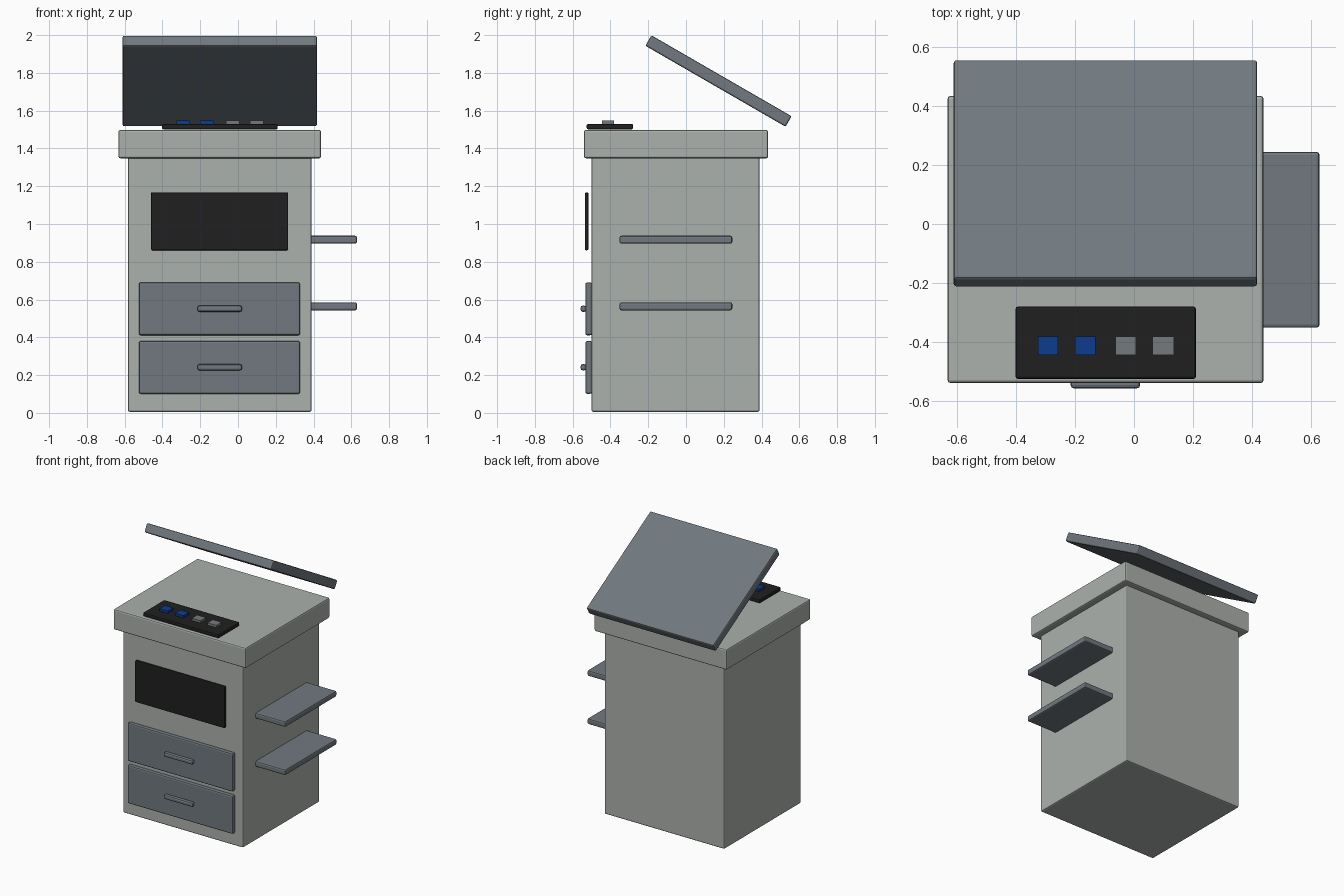
import bpy, bmesh, math
from mathutils import Matrix

if "Cube" in bpy.data.objects:
    bpy.data.objects.remove(bpy.data.objects["Cube"])


def material(name, rgb):
    m = bpy.data.materials.new(name)
    m.diffuse_color = (*rgb, 1)
    m.use_nodes = True
    m.node_tree.nodes["Principled BSDF"].inputs["Base Color"].default_value = m.diffuse_color
    return m


CASE = material("pale grey", (0.41, 0.44, 0.415))
PANEL = material("slate grey", (0.165, 0.19, 0.212))
BLACK = material("black", (0.014, 0.014, 0.014))
BLUE = material("blue", (0.004, 0.045, 0.28))
BUTTON = material("button grey", (0.18, 0.195, 0.205))


def box(name, x, y, z, mat, bevel=0.01, tilt=0.0):
    """Chamfered box from (min, max) ranges, optionally tilted about x."""
    bm = bmesh.new()
    size = [b - a for a, b in (x, y, z)]
    bmesh.ops.create_cube(bm, size=1, matrix=Matrix.Diagonal((*size, 1)))
    if bevel:
        bmesh.ops.bevel(bm, geom=bm.edges[:], offset=bevel, segments=2,
                        profile=0.5, affect='EDGES')
    me = bpy.data.meshes.new(name)
    bm.to_mesh(me)
    bm.free()
    me.materials.append(mat)
    ob = bpy.data.objects.new(name, me)
    ob.location = [(a + b) / 2 for a, b in (x, y, z)]
    ob.rotation_euler.x = tilt
    bpy.context.collection.objects.link(ob)
    return ob


# Cabinet and overhanging top
box("cabinet_body", (-0.583, 0.39), (-0.50, 0.39), (0.005, 1.36), CASE)
box("cabinet_top", (-0.633, 0.44), (-0.54, 0.435), (1.348, 1.498), CASE)

# Raised tilted lid
cy, cz, length, thick = 0.172, 1.757, 0.857, 0.064
box("lid", (-0.612, 0.418), (cy - length / 2, cy + length / 2),
    (cz - thick / 2, cz + thick / 2), PANEL, 0.009, math.radians(-30))

# Control panel with buttons
box("control_panel", (-0.402, 0.21), (-0.526, -0.28), (1.501, 1.53), BLACK, 0.008)
for i, (x0, x1) in enumerate([(-0.326, -0.258), (-0.20, -0.131),
                              (-0.063, 0.007), (0.063, 0.135)]):
    box(f"button_{i + 1}", (x0, x1), (-0.444, -0.382), (1.52, 1.547),
        BLUE if i < 2 else BUTTON, 0)

# Front display
box("display", (-0.461, 0.266), (-0.536, -0.516), (0.861, 1.167), BLACK, 0.007)

# Drawers with handles
for i, z in enumerate((0.101, 0.411)):
    box(f"drawer_{i + 1}", (-0.525, 0.329), (-0.533, -0.498), (z, z + 0.28), PANEL)
    box(f"drawer_handle_{i + 1}", (-0.215, 0.021), (-0.558, -0.528),
        (z + 0.124, z + 0.157), PANEL, 0.011)

# Side shelves
for i, z in enumerate((0.543, 0.896)):
    box(f"side_shelf_{i + 1}", (0.37, 0.63), (-0.352, 0.245), (z, z + 0.042), PANEL)
